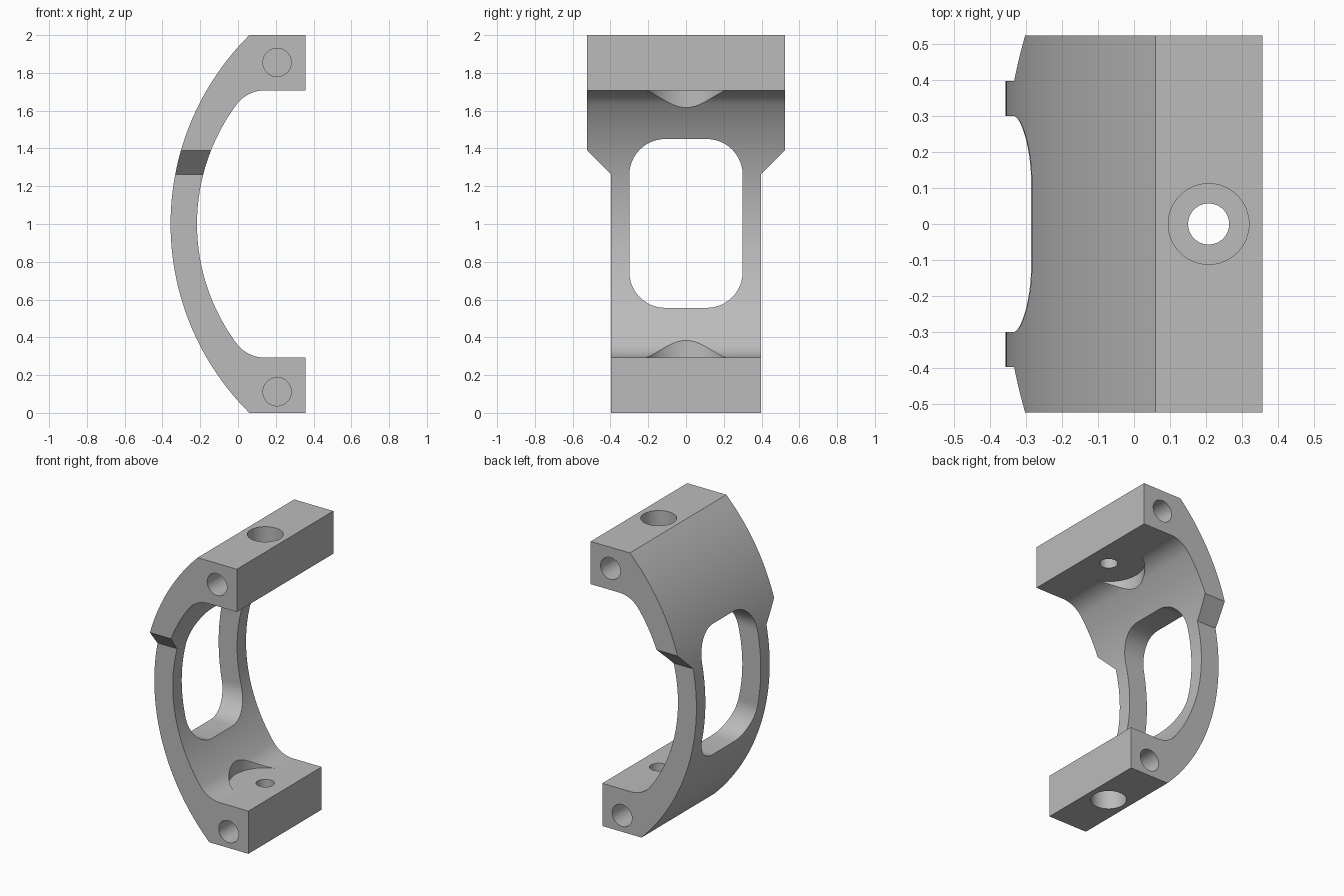
import bpy, bmesh
from math import pi, sin, cos, atan2, radians
from mathutils import Vector, Matrix

default = bpy.data.objects.get("Cube")
if default:
    bpy.data.objects.remove(default, do_unlink=True)

grey = bpy.data.materials.new("machined grey")
grey.use_nodes = True
colour = (0.5, 0.5, 0.5, 1)
grey.diffuse_color = colour
grey.node_tree.nodes["Principled BSDF"].inputs["Base Color"].default_value = colour


def arc(cx, cz, r, start, end, steps):
    """Points along a circular arc, ends included."""
    return [(cx + r * cos(start + (end - start) * i / steps),
             cz + r * sin(start + (end - start) * i / steps)) for i in range(steps + 1)]


def finish(name, bm):
    bmesh.ops.recalc_face_normals(bm, faces=bm.faces)
    mesh = bpy.data.meshes.new(name)
    bm.to_mesh(mesh)
    bm.free()
    mesh.materials.append(grey)
    obj = bpy.data.objects.new(name, mesh)
    bpy.context.collection.objects.link(obj)
    return obj


def prism(name, points, place, depth):
    """Extrude a flat outline; place maps (u, v, offset) to a 3D point."""
    bm = bmesh.new()
    face = bm.faces.new([bm.verts.new(place(u, v, -depth)) for u, v in points])
    moved = bmesh.ops.extrude_face_region(bm, geom=[face])["geom"]
    step = Vector(place(0, 0, depth)) - Vector(place(0, 0, -depth))
    bmesh.ops.translate(bm, vec=step, verts=[v for v in moved if isinstance(v, bmesh.types.BMVert)])
    return finish(name, bm)


def cylinder(name, radius, start, end):
    """Round cutter between two points."""
    a, b = Vector(start), Vector(end)
    bm = bmesh.new()
    turn = (b - a).to_track_quat("Z", "Y").to_matrix().to_4x4()
    bmesh.ops.create_cone(bm, cap_ends=True, segments=64, radius1=radius, radius2=radius,
                          depth=(b - a).length, matrix=Matrix.Translation((a + b) / 2) @ turn)
    return finish(name, bm)


def along_y(u, v, d):
    return (u, d, v)


def along_x(u, v, d):
    return (d, u, v)


# Bow-shaped side profile: outer arc, two arms, filleted inner arc
outer_r, outer_x = 1.407, 1.05
inner_r, inner_x = 1.06, 0.843
fillet_r, fillet_x = 0.183, 0.14
arm_in, arm_end = 1.707, 0.357
outer_a = atan2(1, outer_x - 0.06)
inner_a = atan2(arm_in - fillet_r - 1, inner_x - fillet_x)
outer = arc(outer_x, 1, outer_r, pi + outer_a, pi - outer_a, 64)
outer[0], outer[-1] = (0.06, 0), (0.06, 2)
top_fillet = arc(fillet_x, arm_in - fillet_r, fillet_r, pi / 2, pi - inner_a, 12)
inner = arc(inner_x, 1, inner_r, pi - inner_a, pi + inner_a, 48)
low_fillet = [(x, 2 - z) for x, z in reversed(top_fillet)]
profile = (outer + [(arm_end, 2), (arm_end, arm_in)] + top_fillet
           + inner[1:-1] + low_fillet + [(arm_end, 2 - arm_in), (arm_end, 0)])
bracket = prism("curved_bracket", profile, along_y, 0.7)
bracket_cuts = []


def cut(cutter, operation="DIFFERENCE"):
    cutter.hide_render = True
    mod = bracket.modifiers.new(cutter.name, "BOOLEAN")
    mod.operation = operation
    mod.solver = "EXACT"
    mod.object = cutter
    bracket_cuts.append(cutter)


# Wide top stepping down to a narrower lower half
half = [(0.397, -0.1), (0.397, 1.262), (0.523, 1.39), (0.523, 2.1)]
outline = half + [(-y, z) for y, z in reversed(half)]
cut(prism("width_outline", outline, along_x, 1), "INTERSECT")

# Rounded window through the web
r = 0.19
window = []
for i, (y, z) in enumerate([(0.11, 1.26), (-0.11, 1.26), (-0.11, 0.746), (0.11, 0.746)]):
    window += arc(y, z, r, i * pi / 2, (i + 1) * pi / 2, 12)
cut(prism("window_cutter", window, along_x, 1))

# Bolt holes, counterbores, spot faces and blind end holes in both arms
hole_x = 0.207
for arm, z_out, z_in, z_end, y_end, z_pin in [
        ("top", 2, arm_in, 1, 0.523, 1.855), ("bottom", 0, 2 - arm_in, 1, 0.397, 0.112)]:
    s = 1 if z_out else -1
    cut(cylinder(arm + "_bolt_hole", 0.057, (hole_x, 0, z_out + s * 0.1), (hole_x, 0, z_in - s * 0.1)))
    cut(cylinder(arm + "_counterbore", 0.112, (hole_x, 0, z_out + s * 0.1), (hole_x, 0, z_out - s * 0.17)))
    cut(cylinder(arm + "_spot_face", 0.226, (hole_x, 0, z_in), (hole_x, 0, z_in - s * 0.3)))
    for side, sy in (("front", -1), ("back", 1)):
        cut(cylinder(f"{arm}_{side}_pin_hole", 0.075, (hole_x, sy * (y_end + 0.1), z_pin),
                     (hole_x, sy * (y_end - 0.25), z_pin)))

# Apply the cuts, drop the cutters and smooth the curved faces
bpy.ops.object.select_all(action="DESELECT")
bpy.context.view_layer.objects.active = bracket
bracket.select_set(True)
for mod in list(bracket.modifiers):
    bpy.ops.object.modifier_apply(modifier=mod.name)
for cutter in bracket_cuts:
    bpy.data.objects.remove(cutter, do_unlink=True)
bpy.ops.object.shade_smooth_by_angle(angle=radians(20))
